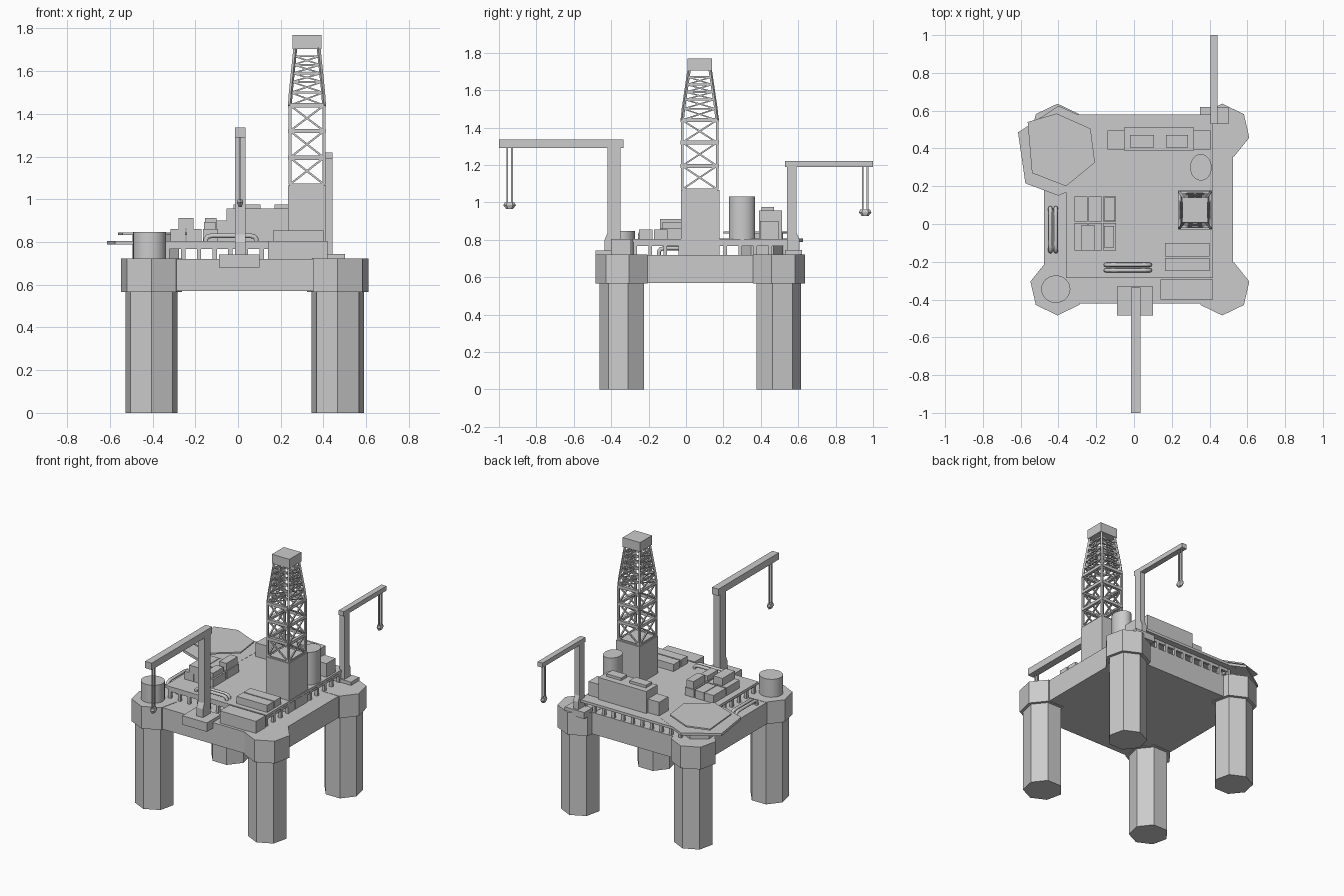
import bpy, bmesh
from math import sin, cos, pi, radians
from mathutils import Vector, Matrix

if "Cube" in bpy.data.objects:
    bpy.data.objects.remove(bpy.data.objects["Cube"])


def finish(name, bm):
    bmesh.ops.recalc_face_normals(bm, faces=bm.faces)
    me = bpy.data.meshes.new(name)
    bm.to_mesh(me)
    bm.free()
    ob = bpy.data.objects.new(name, me)
    bpy.context.collection.objects.link(ob)
    return ob


def add_box(bm, x0, x1, y0, y1, z0, z1):
    m = Matrix.Translation(((x0 + x1) / 2, (y0 + y1) / 2, (z0 + z1) / 2))
    bmesh.ops.create_cube(bm, size=1, matrix=m @ Matrix.Diagonal((x1 - x0, y1 - y0, z1 - z0, 1)))


def boxes(name, *items):
    bm = bmesh.new()
    for b in items:
        add_box(bm, *b)
    return finish(name, bm)


def add_beam(bm, a, b, w):
    a, b = Vector(a), Vector(b)
    d = b - a
    rot = d.to_track_quat('Z', 'Y').to_matrix().to_4x4()
    bmesh.ops.create_cube(bm, size=1, matrix=Matrix.Translation((a + b) / 2) @ rot @
                          Matrix.Diagonal((w, w, d.length, 1)))


def prism(name, pts, z0, z1):
    bm = bmesh.new()
    f = bm.faces.new([bm.verts.new((x, y, z0)) for x, y in pts])
    r = bmesh.ops.extrude_face_region(bm, geom=[f])
    bmesh.ops.translate(bm, vec=(0, 0, z1 - z0),
                        verts=[v for v in r['geom'] if isinstance(v, bmesh.types.BMVert)])
    return finish(name, bm)


def ring(cx, cy, r, n, start=0.0):
    return [(cx + r * cos(start + 2 * pi * i / n), cy + r * sin(start + 2 * pi * i / n)) for i in range(n)]


def tank(name, cx, cy, rx, ry, z0, z1):
    pts = [(cx + rx * x, cy + ry * y) for x, y in ring(0, 0, 1, 24)]
    prism(name, pts, z0, z1)
    ob = bpy.data.objects[name]
    bpy.context.view_layer.objects.active = ob
    ob.select_set(True)
    bpy.ops.object.shade_smooth_by_angle(angle=radians(30))
    ob.select_set(False)


# Seven-sided legs and corner pods, each with a point facing outwards
for side, x in (("left", -.405), ("right", .467)):
    for end, y, ang in (("front", -.337, -pi / 2), ("back", .49, pi / 2)):
        prism(f"{end}_{side}_leg", ring(x, y, .126, 7, ang), 0, .6)
        prism(f"{end}_{side}_pod", ring(x, y, .147, 7, ang), .567, .722)

# Hull and raised deck
boxes("hull", (-.476, .524, -.42, .544, .57, .72))
boxes("upper_deck", (-.36, .418, -.285, .58, .787, .805))

# Deck support posts and rails
bm = bmesh.new()
X0, X1, Y0, Y1 = -.33, .405, -.272, .53
for i in range(11):
    x = X0 + (X1 - X0) * i / 10
    y = Y0 + (Y1 - Y0) * i / 10
    for yy in (Y0, Y1):
        add_box(bm, x - .01, x + .01, yy - .01, yy + .01, .72, .79)
    for xx in (X0, X1):
        add_box(bm, xx - .01, xx + .01, y - .01, y + .01, .72, .79)
for yy in (Y0, Y1):
    add_box(bm, X0, X1, yy - .008, yy + .008, .768, .788)
for xx in (X0, X1):
    add_box(bm, xx - .008, xx + .008, Y0, Y1, .768, .788)
finish("deck_supports", bm)

# Helipad: wide lower plate with a raised landing plate
prism("helipad_base", [(-.614, .485), (-.575, .215), (-.40, .15), (-.18, .25), (-.17, .52), (-.40, .626)],
      .788, .806)
prism("helipad_core", ring(-.385, .40, .12, 6, .6), .72, .838)
prism("helipad_top", [(-.563, .54), (-.54, .27), (-.36, .20), (-.207, .325), (-.23, .505), (-.41, .585)],
      .834, .844)

# Tanks
tank("corner_tank", -.414, -.345, .077, .073, .72, .847)
tank("tall_tank", .354, .30, .057, .07, .80, 1.032)

# Back accommodation block with roof units and end annexes
boxes("accommodation_block", (-.053, .317, .39, .512, .80, .958))
boxes("roof_units", (-.02, .105, .405, .47, .955, .976), (.17, .285, .405, .47, .955, .976))
boxes("annexes", (-.14, -.053, .395, .495, .80, .90), (.317, .405, .395, .495, .80, .90))

# Containers: a two by three layer with a few stacked on top
bm = bmesh.new()
for x in (-.315, -.24, -.164):
    add_box(bm, x, x + .07, .012, .146, .80, .86)
    add_box(bm, x, x + .07, -.14, .004, .80, .86)
add_box(bm, -.278, -.208, -.14, -.005, .86, .912)
add_box(bm, -.16, -.105, -.125, -.01, .86, .895)
add_box(bm, -.155, -.10, .015, .14, .86, .912)
finish("containers", bm)

# Front equipment boxes
boxes("pipe_racks", (.165, .40, -.172, -.10, .80, .855), (.165, .40, -.25, -.18, .80, .855))
boxes("front_shed", (.14, .418, -.40, -.295, .72, .805))


# Arched pipes, in pairs
def pipe(name, a, b, z0, h):
    cu = bpy.data.curves.new(name, 'CURVE')
    cu.dimensions = '3D'
    cu.bevel_depth, cu.bevel_resolution, cu.use_fill_caps = .011, 2, True
    a, b = Vector((*a, z0)), Vector((*b, z0))
    d, up = (b - a).normalized() * .03, Vector((0, 0, h))
    pts = [a, a + up * .5, a + up * .85 + d * .3, a + up + d,
           b + up - d, b + up * .85 - d * .3, b + up * .5, b]
    s = cu.splines.new('POLY')
    s.points.add(len(pts) - 1)
    for p, v in zip(s.points, pts):
        p.co = (*v, 1)
    bpy.context.collection.objects.link(bpy.data.objects.new(name, cu))


for i, o in enumerate((0, .029)):
    pipe(f"front_pipe_{i}", (-.15, -.245 + o), (.085, -.245 + o), .80, .03)
    pipe(f"left_pipe_{i}", (-.443 + o, -.145), (-.443 + o, .085), .72, .035)

# Derrick: base, lattice tower and crown
boxes("derrick_base", (.234, .413, -.028, .178, .72, 1.065))
boxes("derrick_crown", (.256, .39, .008, .139, 1.705, 1.77))
CX, CY = .323, .073


def corners(z):
    t = max(0, (z - 1.46) / .245)
    hx, hy = .08 - .025 * t, .093 - .036 * t
    return [Vector((CX + sx * hx, CY + sy * hy, z)) for sx, sy in ((-1, -1), (1, -1), (1, 1), (-1, 1))]


bm = bmesh.new()
levels = [1.07, 1.195, 1.32, 1.44, 1.50, 1.55, 1.59, 1.63, 1.67]
for k, z in enumerate(levels):
    lo, hi = corners(z), corners(levels[k + 1] if k < 8 else 1.71)
    for i in range(4):
        j = (i + 1) % 4
        add_beam(bm, lo[i], hi[i], .013)
        add_beam(bm, lo[i], lo[j], .02 if 0 < k < 4 else .009)
        if k < 8:
            w = .009 if k < 3 else .007
            add_beam(bm, lo[i], hi[j], w)
            add_beam(bm, lo[j], hi[i], w)
finish("derrick_lattice", bm)


# Cranes: mast with flared foot, jib, twin cables and hook block
def crane(name, x, hw, mast, jib, z0, zj, top, hook_y, hook_z):
    boxes(name + "_jib", (x - hw, x + hw, *jib, zj, top))
    bm = bmesh.new()
    add_box(bm, x - hw, x + hw, *mast, z0, zj + .01)
    s = -1 if jib[0] < -.5 else 1
    edge = mast[0] if s < 0 else mast[1]
    vs = [bm.verts.new((x + sx * hw, y, z)) for sx in (-1, 1)
          for y, z in ((edge - s * .01, z0), (edge + s * .015, z0), (edge + s * .015, .80), (edge - s * .01, .86))]
    bm.faces.new(vs[:4])
    bm.faces.new(vs[4:])
    for i in range(4):
        j = (i + 1) % 4
        bm.faces.new((vs[i], vs[j], vs[j + 4], vs[i + 4]))
    finish(name + "_mast", bm)
    boxes(name + "_cables", *[(x - .004, x + .004, hook_y + o - .005, hook_y + o + .005, hook_z, zj)
                              for o in (-.013, .013)])
    bm = bmesh.new()
    bmesh.ops.create_cone(bm, cap_ends=True, segments=6, radius1=.018, radius2=.034, depth=.02,
                          matrix=Matrix.Translation((x, hook_y, hook_z - .025)))
    bmesh.ops.create_cone(bm, cap_ends=True, segments=6, radius1=.034, radius2=.026, depth=.015,
                          matrix=Matrix.Translation((x, hook_y, hook_z - .0075)))
    bmesh.ops.scale(bm, vec=(.5, 1, 1), verts=bm.verts, space=Matrix.Translation((-x, 0, 0)))
    finish(name + "_hook", bm)


crane("front_crane", .01, .025, (-.42, -.35), (-1, -.335), .72, 1.29, 1.337, -.943, 1.0)
crane("back_crane", .424, .019, (.54, .592), (.53, 1), .72, 1.188, 1.22, .958, .962)
boxes("front_crane_platform", (-.09, .10, -.485, -.33, .68, .742))
boxes("back_crane_platform", (.35, .50, .53, .62, .70, .745))
